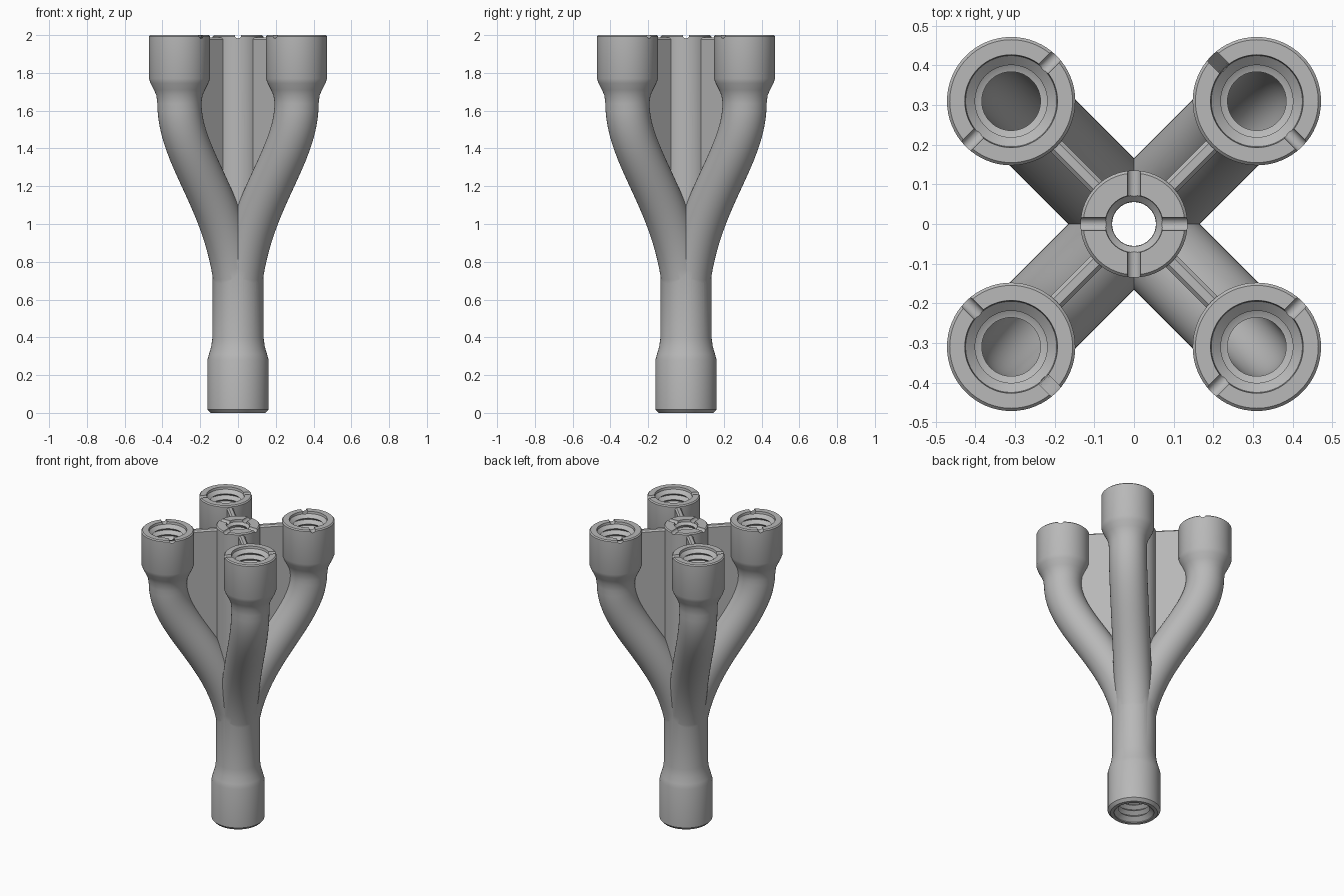
import bpy, bmesh, math
from mathutils import Matrix, Vector

cube = bpy.data.objects.get("Cube")
if cube:
    bpy.data.objects.remove(cube)

metal = bpy.data.materials.new("plain grey")
metal.use_nodes = True
GREY = (0.48, 0.48, 0.48, 1)
metal.diffuse_color = GREY
metal.node_tree.nodes["Principled BSDF"].inputs["Base Color"].default_value = GREY

TOP = 2.0
REACH = 0.31 * math.sqrt(2)      # distance of each outlet from the axis
DIAGONALS = [math.radians(45 + 90 * k) for k in range(4)]


def make(name, bm, angle=0):
    bm.transform(Matrix.Rotation(angle, 4, 'Z'))
    bmesh.ops.recalc_face_normals(bm, faces=bm.faces)
    mesh = bpy.data.meshes.new(name)
    bm.to_mesh(mesh)
    bm.free()
    mesh.materials.append(metal)
    obj = bpy.data.objects.new(name, mesh)
    bpy.context.collection.objects.link(obj)
    return obj


def sweep(name, path, angle=0, seg=64):
    """Round tube through (distance, height, radius) stations."""
    bm = bmesh.new()
    rings = []
    for i, (d, z, r) in enumerate(path):
        a, b = path[max(i - 1, 0)], path[min(i + 1, len(path) - 1)]
        t = Vector((b[0] - a[0], 0, b[1] - a[1])).normalized()
        n = Vector((t.z, 0, -t.x))
        rings.append([bm.verts.new(Vector((d, 0, z)) + n * r * math.cos(u)
                                   + Vector((0, r * math.sin(u), 0)))
                      for u in (math.tau * k / seg for k in range(seg))])
    for lo, hi in zip(rings, rings[1:]):
        for k in range(seg):
            j = (k + 1) % seg
            bm.faces.new((lo[k], lo[j], hi[j], hi[k]))
    bm.faces.new(rings[0])
    bm.faces.new(rings[-1])
    return make(name, bm, angle)


def thread(d, z0, z1, crest, root, turns):
    """Zigzag stations for a threaded hole."""
    step = (z1 - z0) / (2 * turns)
    return [(d, z0 + i * step, root if i % 2 else crest) for i in range(2 * turns + 1)]


def bend(steps=28):
    """Centre line of an arm, from the trunk to its outlet."""
    pts = [Vector(p) for p in ((0, 0.5), (0, 1.08), (REACH, 1.32), (REACH, 1.64))]
    out = []
    for i in range(steps + 1):
        t = i / steps
        w = ((1 - t) ** 3, 3 * t * (1 - t) ** 2, 3 * t * t * (1 - t), t ** 3)
        out.append(tuple(sum((p * k for p, k in zip(pts, w)), Vector((0, 0)))))
    return out


def web(name, angle):
    """Thin plate between the post and an arm, chamfered along its top."""
    outline = [(0, TOP - 0.012)] + bend()[6:] + [(REACH, TOP - 0.012)]
    bm = bmesh.new()
    face = bm.faces.new([bm.verts.new((d, -0.02, z)) for d, z in outline])
    ext = bmesh.ops.extrude_face_region(bm, geom=[face])
    moved = [g for g in ext["geom"] if isinstance(g, bmesh.types.BMVert)]
    bmesh.ops.translate(bm, verts=moved, vec=(0, 0.04, 0))
    long_edges = [e for e in bm.edges if e.calc_length() > 0.3
                  and all(v.co.z > 1.9 for v in e.verts)]
    bmesh.ops.bevel(bm, geom=long_edges, offset=0.01, segments=1, affect='EDGES')
    return make(name, bm, angle)


def slot(name, distance, angle, length):
    """Round bar lying across the rim of an outlet."""
    bm = bmesh.new()
    turn = Matrix.Translation((distance, 0, TOP)) @ Matrix.Rotation(math.pi / 2, 4, 'X')
    bmesh.ops.create_cone(bm, cap_ends=True, segments=24, radius1=0.017,
                          radius2=0.017, depth=length, matrix=turn)
    return make(name, bm, angle)


def combine(body, part, operation):
    mod = body.modifiers.new(part.name, 'BOOLEAN')
    mod.operation, mod.object, mod.solver = operation, part, 'EXACT'
    bpy.context.view_layer.objects.active = body
    bpy.ops.object.modifier_apply(modifier=mod.name)
    bpy.data.objects.remove(part)


# Trunk with inlet socket, continued upward as the centre post
body = sweep("branching_pipe", [
    (0, 0, 0.145), (0, 0.018, 0.162), (0, 0.28, 0.162), (0, 0.31, 0.154),
    (0, 0.35, 0.142), (0, 0.4, 0.135), (0, TOP - 0.007, 0.135), (0, TOP, 0.128)])

# Four arms, each flaring into an outlet socket, and their webs
flare = [(1.68, 0.122), (1.71, 0.135), (1.745, 0.153), (1.77, 0.162),
         (TOP - 0.007, 0.162), (TOP, 0.155)]
for a in DIAGONALS:
    arm = [(d, z, 0.117) for d, z in bend()] + [(REACH, z, r) for z, r in flare]
    combine(body, sweep("arm", arm, a), 'UNION')
for a in DIAGONALS:
    combine(body, web("web", a), 'UNION')

# Main bore: threaded inlet, wide trunk passage, narrow threaded post
bore = [(0, -0.02, 0.125), (0, 0.005, 0.122)]
bore += thread(0, 0.03, 0.23, 0.095, 0.118, 5)
bore += [(0, 0.25, 0.08), (0, 0.75, 0.08), (0, 0.8, 0.055)]
bore += thread(0, 1.82, 1.97, 0.056, 0.068, 4)
bore += [(0, 1.985, 0.072), (0, TOP + 0.02, 0.074)]
combine(body, sweep("main_bore", bore), 'DIFFERENCE')

# Arm bores with threaded mouths
for a in DIAGONALS:
    bore = [(d, z, 0.074) for d, z in bend()] + [(REACH, 1.76, 0.074)]
    bore += thread(REACH, 1.765, 1.965, 0.091, 0.115, 5)
    bore += [(REACH, 1.985, 0.115), (REACH, TOP + 0.02, 0.12)]
    combine(body, sweep("arm_bore", bore, a), 'DIFFERENCE')

# Rim slots
for a in DIAGONALS:
    combine(body, slot("outlet_slot", REACH, a, 0.36), 'DIFFERENCE')
for a in (0, math.pi / 2):
    combine(body, slot("post_slot", 0, a, 0.3), 'DIFFERENCE')

# Smooth shading with crisp edges
bpy.ops.object.select_all(action='DESELECT')
body.select_set(True)
bpy.context.view_layer.objects.active = body
bpy.ops.object.shade_smooth_by_angle(angle=math.radians(30))
